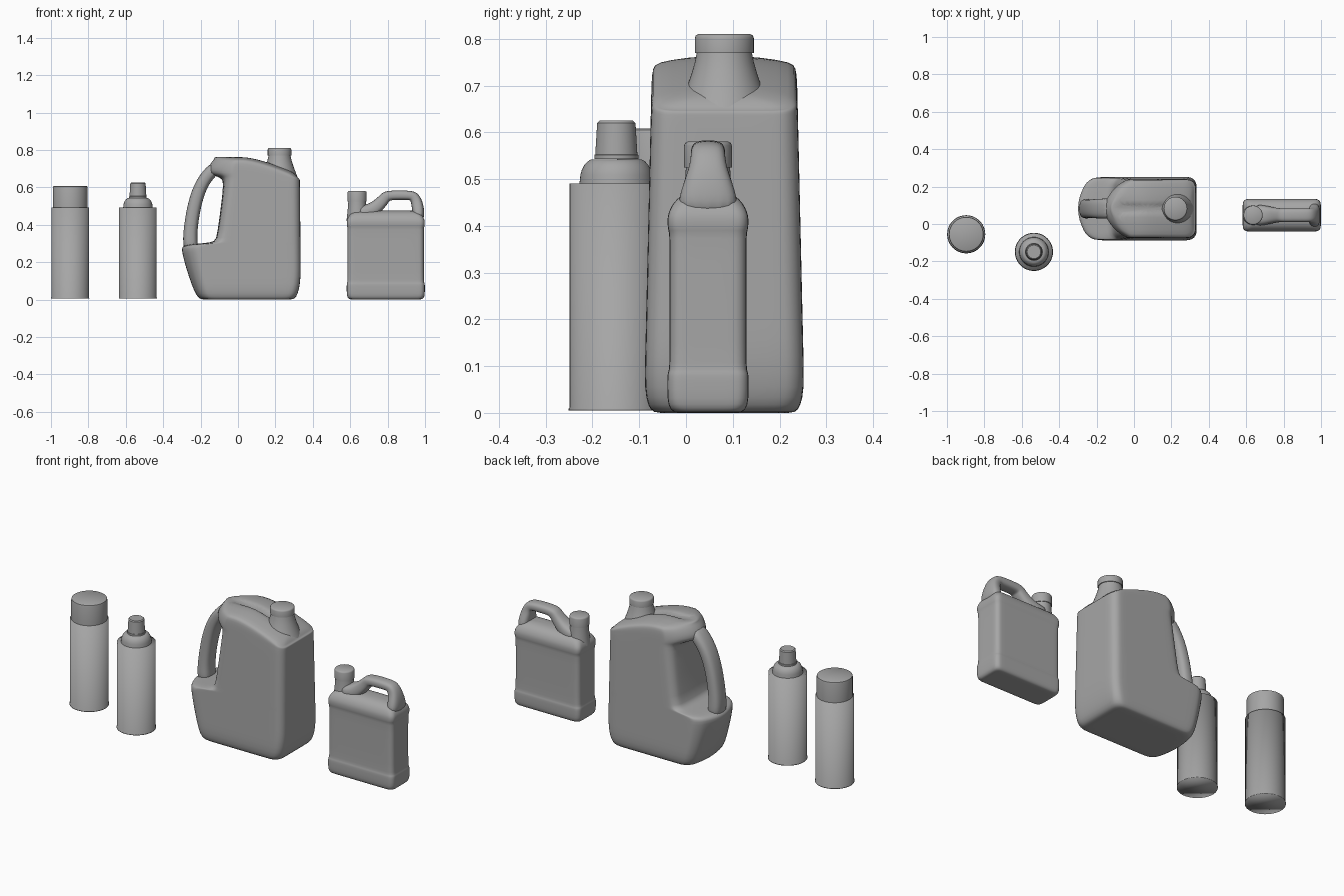
import bpy, bmesh, math
from mathutils import Vector

if "Cube" in bpy.data.objects:
    bpy.data.objects.remove(bpy.data.objects["Cube"])

# Dark grey plastic and metal
grey = bpy.data.materials.new("dark_grey")
grey.diffuse_color = (.38, .38, .38, 1)
grey.use_nodes = True
grey.node_tree.nodes["Principled BSDF"].inputs["Base Color"].default_value = grey.diffuse_color


def skin(name, rings, subsurf=0, angle=40):
    """Bridge a list of equal-length closed rings and cap both ends."""
    bm = bmesh.new()
    loops = [[bm.verts.new(p) for p in r] for r in rings]
    n = len(loops[0])
    for a, b in zip(loops, loops[1:]):
        for i in range(n):
            j = (i + 1) % n
            bm.faces.new((a[i], a[j], b[j], b[i]))
    bm.faces.new(loops[0][::-1])
    bm.faces.new(loops[-1])
    bmesh.ops.recalc_face_normals(bm, faces=bm.faces[:])
    me = bpy.data.meshes.new(name)
    bm.to_mesh(me)
    bm.free()
    me.materials.append(grey)
    ob = bpy.data.objects.new(name, me)
    bpy.context.collection.objects.link(ob)
    bpy.ops.object.select_all(action='DESELECT')
    ob.select_set(True)
    bpy.context.view_layer.objects.active = ob
    if subsurf:
        mod = ob.modifiers.new("smooth", 'SUBSURF')
        mod.levels = mod.render_levels = subsurf
    if subsurf or angle >= 180:
        bpy.ops.object.shade_smooth()
    else:
        bpy.ops.object.shade_smooth_by_angle(angle=math.radians(angle))
    return ob


def lathe(name, centre, profile, angle=40, segs=48):
    """Turn a (radius, z) profile about a vertical axis."""
    cx, cy = centre
    turn = [2 * math.pi * i / segs for i in range(segs)]
    return skin(name, [[(cx + r * math.cos(t), cy + r * math.sin(t), z) for t in turn]
                       for r, z in profile], 0, angle)


def section(cy, z, x0, x1, h, r, bow=0, drop=0):
    """Rounded rectangle; left end can bow out, right end can drop."""
    r = min(r, h * 0.95)
    arcs = []
    for k, (cx, sy) in enumerate(((x1 - r, -1), (x1 - r, 1), (x0 + r, 1), (x0 + r, -1))):
        turn = [math.radians(90 * (k - 1) + 22.5 * i) for i in range(5)]
        arcs.append([Vector((cx + r * math.cos(a), sy * (h - r) + r * math.sin(a), 0))
                     for a in turn])
    pts = []
    for k in range(4):
        pts += arcs[k]
        a, b = arcs[k][-1], arcs[(k + 1) % 4][0]
        m = 7 if k % 2 else 3
        pts += [a.lerp(b, (i + 1) / (m + 1)) for i in range(m)]
    out = []
    for p in pts:
        u = (p.x - x0) / (x1 - x0)
        x = p.x + bow * (p.y / h) ** 2 * max(0, 1 - u) ** 3
        out.append((x, cy + p.y, z - drop * max(0, (x - 0.03) / 0.3) ** 1.4))
    return out


def handle(name, cy, path, n=16):
    """Tube in the xz plane; path points are (x, z, half thickness, half width)."""
    rings = []
    for i, (x, z, t, w) in enumerate(path):
        a, b = path[max(0, i - 1)], path[min(len(path) - 1, i + 1)]
        d = Vector((b[0] - a[0], b[1] - a[1])).normalized()
        ring = []
        for k in range(n):
            q = 2 * math.pi * k / n
            c, s = (math.copysign(abs(v) ** 0.75, v) for v in (math.cos(q), math.sin(q)))
            ring.append((x - d.y * t * c, cy + w * s, z + d.x * t * c))
        rings.append(ring)
    return skin(name, rings, 2)


def screw_cap(name, centre, r, z0, z1):
    lathe(name, centre, [(r, z0), (r, z1 - .008), (r - .002, z1 - .003), (r - .007, z1)])


def neck(name, centre, r0, r1, z0, z1):
    """Cone that flares gently towards the shoulder."""
    lathe(name, centre, [(r1 + (r0 - r1) * (1 - i / 6) ** 1.3, z0 + (z1 - z0) * i / 6)
                         for i in range(7)])


# Two spray cans share the same body, softly shaded over its edges
A, B = (-.897, -.055), (-.535, -.149)
for label, spot in (("wide", A), ("narrow", B)):
    lathe(label + "_can_body", spot, [(.102, .005), (.102, .009), (.1, .012), (.1, .491)], 180)
lathe("wide_can_cap", A, [(.093, .485), (.093, .598), (.091, .605), (.086, .608)])
dome = [math.radians(15 * i) for i in range(6)]
lathe("narrow_can_dome", B, [(.08, .485)] + [(.045 + .033 * math.cos(a), .497 + .047 * math.sin(a))
                                             for a in dome])
lathe("narrow_can_cap", B, [(.047, .543), (.047, .552), (.045, .553), (.041, .62), (.036, .625)])

# Large jug body: walls taper by rule, the left edge follows (z, x, bow)
JUG = (.222, .082)
walls = [(.05, -.238, .04), (.12, -.264, .05), (.20, -.289, .06), (.26, -.303, .065),
         (.285, -.303, .065), (.295, -.27, .05), (.301, -.18, .02), (.31, -.122, .01),
         (.34, -.112, .01), (.60, -.078, .01), (.645, -.08, .02), (.66, -.12, .07),
         (.675, -.168, .12), (.71, -.162, .12)]
base = [(0, -.17, .26, .13), (0, -.20, .295, .152), (.014, -.218, .312, .163)]
crown = [(.738, -.144, .322, .153), (.750, -.132, .315, .145), (.760, -.125, .295, .08),
         (.766, -.12, .26, .01)]
rings = [section(JUG[1], *s, .045, .03) for s in base]
rings += [section(JUG[1], z, x, .337 - .01 * z - .15 * max(0, .12 - z), .172 - .023 * z, .045, bow,
                  max(0, z - .62) * .7) for z, x, bow in walls]
rings += [section(JUG[1], *s, .045, s[3] * .75, .095) for s in crown]
skin("large_jug_body", rings, 1)
handle("large_jug_handle", JUG[1], [
    (-.11, .715, .035, .055), (-.16, .67, .035, .055), (-.205, .60, .036, .052),
    (-.235, .50, .037, .05), (-.251, .40, .037, .05), (-.257, .33, .039, .052),
    (-.25, .25, .04, .055)])
neck("large_jug_neck", JUG, .105, .058, .635, .775)
screw_cap("large_jug_cap", JUG, .063, .77, .81)

# Small jug body with raised bands around the label area: (z, half width)
SMALL = (.637, .047)
small = [(.001, .06), (.001, .072), (.009, .082), (.027, .087), (.075, .087), (.085, .086),
         (.092, .083), (.11, .082), (.37, .082), (.386, .083), (.394, .086), (.415, .087),
         (.43, .084), (.45, .074), (.465, .058), (.474, .036), (.476, .008)]
skin("small_jug_body", [section(SMALL[1], z, .668 - h, .912 + h, h, .027) for z, h in small], 1)
handle("small_jug_handle", SMALL[1], [
    (.64, .455, .045, .058), (.69, .465, .043, .055), (.735, .488, .038, .045),
    (.777, .532, .031, .037), (.792, .551, .03, .037), (.815, .558, .026, .037),
    (.915, .558, .026, .037), (.94, .552, .029, .037), (.955, .525, .031, .04),
    (.964, .48, .033, .058), (.966, .42, .032, .072)])
neck("small_jug_neck", SMALL, .057, .047, .42, .53)
screw_cap("small_jug_cap", SMALL, .051, .525, .58)
